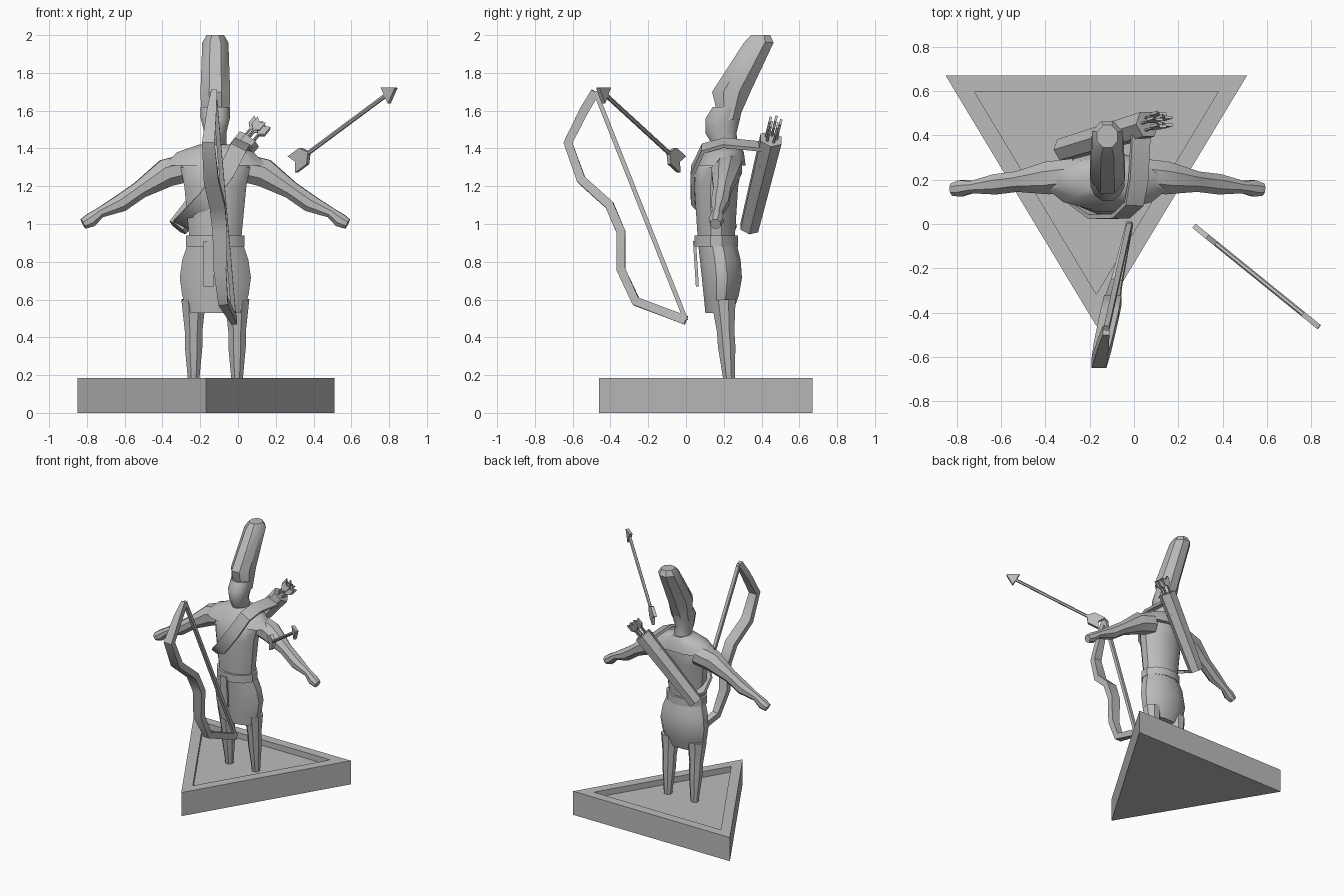
import bpy
import bmesh
from math import sin, cos, pi, tau
from mathutils import Vector

cube = bpy.data.objects.get("Cube")
if cube:
    bpy.data.objects.remove(cube, do_unlink=True)

# One plain stone colour
GREY = (.5, .5, .5, 1)
stone = bpy.data.materials.new("grey_stone")
stone.use_nodes = True
stone.diffuse_color = GREY
stone.node_tree.nodes["Principled BSDF"].inputs["Base Color"].default_value = GREY

RIGHTWARD, BACKWARD, UPWARD = Vector((1, 0, 0)), Vector((0, 1, 0)), Vector((0, 0, 1))
CENTRE_LINE = -.12  # the figure stands a little off the middle


def skin(name, rings):
    """Bridge equal rings of points and cap both ends."""
    bm = bmesh.new()
    loops = [[bm.verts.new(point) for point in ring] for ring in rings]
    for lower, upper in zip(loops, loops[1:]):
        for here in range(len(lower)):
            before = here - 1
            bm.faces.new((lower[before], lower[here], upper[here], upper[before]))
    bm.faces.new(loops[0])
    bm.faces.new(loops[-1])
    bmesh.ops.recalc_face_normals(bm, faces=bm.faces)
    mesh = bpy.data.meshes.new(name)
    bm.to_mesh(mesh)
    bm.free()
    mesh.materials.append(stone)
    part = bpy.data.objects.new(name, mesh)
    bpy.context.collection.objects.link(part)
    bpy.ops.object.select_all(action="DESELECT")
    part.select_set(True)
    bpy.context.view_layer.objects.active = part
    bpy.ops.object.shade_smooth_by_angle(angle=pi / 5)


def section(centre, across, along, width, depth, sides):
    """One ring of a sweep; four sides give a box of the full half-widths."""
    reach = 1 / cos(pi / sides) if sides == 4 else 1
    turns = [tau * (corner + .5) / sides for corner in range(sides)]
    return [centre + (across * width * cos(turn) + along * depth * sin(turn)) * reach
            for turn in turns]


def square_to(direction, side):
    return (side - direction * side.dot(direction)).normalized()


def tube(name, path, widths, side, depth=None, sides=8):
    """Sweep a section along a path; depth defaults to the width."""
    points = [Vector(point) for point in path]
    rings = []
    for index, (point, width) in enumerate(zip(points, widths)):
        ahead = points[min(index + 1, len(points) - 1)]
        behind = points[max(index - 1, 0)]
        direction = (ahead - behind).normalized()
        across = square_to(direction, side)
        rings.append(section(point, across, direction.cross(across),
                             width, depth or width, sides))
    skin(name, rings)


def stack(name, levels, sides=12):
    """Level rings on the centre line: height, front, back, half-width."""
    rings = []
    for height, front, back, width in levels:
        centre = Vector((CENTRE_LINE, (front + back) / 2, height))
        rings.append(section(centre, RIGHTWARD, BACKWARD, width, (back - front) / 2, sides))
    skin(name, rings)


def arrow(name, tail, tip, side, size=1):
    direction = (tip - tail).normalized()
    across = square_to(direction, side)
    thickness = .012 * size
    neck = tip - direction * .08 * size
    tube(name + "_shaft", [tail, neck], [thickness, thickness], side, sides=6)
    tube(name + "_head", [neck, tip], [.05 * size, thickness / 4], side, thickness, sides=4)
    # Swept-back vanes, one on each edge of the shaft
    normal = direction.cross(across) * thickness
    for label, edge in (("_right_vane", across), ("_left_vane", -across)):
        outline = [tail + (direction * forward + edge * out) * size
                   for forward, out in ((.1, 0), (.06, .05), (-.03, .05), (0, 0))]
        skin(name + label, [[point - normal for point in outline],
                            [point + normal for point in outline]])


# Triangular plinth with a sunken floor
corners = [Vector((-.85, .67, 0)), Vector((-.17, -.46, 0)), Vector((.51, .67, 0))]
hub = sum(corners, Vector()) / len(corners)


def triangle(scale, height):
    return [hub.lerp(corner, scale) + UPWARD * height for corner in corners]


RIM_HEIGHT, FLOOR_HEIGHT, INSET = .185, .14, .81
skin("plinth", [triangle(1, 0), triangle(1, RIM_HEIGHT),
                triangle(INSET, RIM_HEIGHT), triangle(INSET, FLOOR_HEIGHT)])

# Body, belt, cape and a skirt that swells at the hips
stack("torso", [(.9, .06, .26, .14), (1.2, .04, .28, .17),
                (1.3, .05, .3, .19), (1.42, .14, .28, .07)])
stack("belt", [(height, .04, .28, .16) for height in (.88, .94)])
stack("shoulder_cape", [(1.31, .06, .32, .28), (1.38, .09, .31, .21), (1.42, .13, .29, .09)])
skirt_levels = []
for level in range(5):
    rise = level / 4
    swell = sin(pi * rise)
    skirt_levels.append((.53 + .37 * rise, .1 - .04 * rise,
                         .25 + .02 * rise + .04 * swell, .15 + .045 * swell))
stack("skirt", skirt_levels)
tube("belt_flap", [(-.155, .06, .67), (-.155, .045, .91)], [.028, .028],
     RIGHTWARD, depth=.008, sides=4)

# Head and tall hat leaning back
stack("head", [(1.4, .15, .28, .06), (1.48, .1, .27, .06),
               (1.56, .1, .29, .08), (1.62, .14, .3, .08)])
stack("hat", [(1.55, .17, .28, .08), (1.7, .13, .35, .085),
              (1.96, .3, .47, .075), (2, .34, .45, .05)], sides=8)

# Legs and arms, mirrored about the centre line
LEG = [(.6, .07), (.43, .05), (.35, .05), (.2, .035), (FLOOR_HEIGHT, .03)]
ARM = [(.14, 1.3, .08), (.26, 1.27, .08), (.4, 1.18, .05), (.5, 1.11, .05),
       (.61, 1.06, .03), (.66, 1.02, .04), (.7, 1, .03)]
for label, mirror in (("right", -1), ("left", 1)):
    leg_path = [(CENTRE_LINE + mirror * .115, .24 - height * .07, height)
                for height, radius in LEG]
    tube(label + "_leg", leg_path, [radius for height, radius in LEG], RIGHTWARD)
    arm_path = [(CENTRE_LINE + mirror * out, .24 - out * .12, height)
                for out, height, radius in ARM]
    tube(label + "_arm", arm_path, [radius for out, height, radius in ARM], UPWARD)

# Quiver slung across the back, holding spare arrows
quiver_base, quiver_mouth = Vector((-.32, .335, .98)), Vector((.06, .45, 1.45))
tube("quiver", [quiver_base, quiver_mouth], [.055, .065], BACKWARD, sides=6)
slope = (quiver_mouth - quiver_base).normalized()
across_quiver = square_to(slope, RIGHTWARD)
SPARES = 5
for spare, offset in enumerate(section(quiver_mouth, across_quiver, slope.cross(across_quiver),
                                       .03, .03, SPARES)):
    arrow("spare_arrow_" + str(spare), offset + slope * .1, offset - slope * .2,
          across_quiver, size=.55)

# Strap over the chest and left shoulder
strap_path = [(-.3, .26, 1), (-.25, .1, 1.05), (-.17, .035, 1.13), (-.06, .035, 1.28),
              (0, .09, 1.4), (.02, .2, 1.43), (.03, .4, 1.41)]
tube("strap", strap_path, [.045] * len(strap_path), Vector((.9, 0, -.4)), depth=.01, sides=4)

# Recurved bow, turned slightly about the upright, and its string
BOW = [(-.48, 1.7), (-.54, 1.6), (-.625, 1.43), (-.555, 1.235), (-.405, 1.1),
       (-.345, .96), (-.345, .76), (-.265, .59), (0, .49)]
bow_path = [(-.02 + forward * .22, forward, height) for forward, height in BOW]
bow_widths = [.015 + .026 * sin(pi * index / (len(BOW) - 1)) for index in range(len(BOW))]
tube("bow", bow_path, bow_widths, RIGHTWARD, depth=.024, sides=4)
tube("bowstring", [bow_path[0], bow_path[-1]], [.012, .012], RIGHTWARD, sides=4)

# Arrow in flight
arrow("flying_arrow", Vector((.31, -.04, 1.33)), Vector((.835, -.465, 1.72)), UPWARD)
